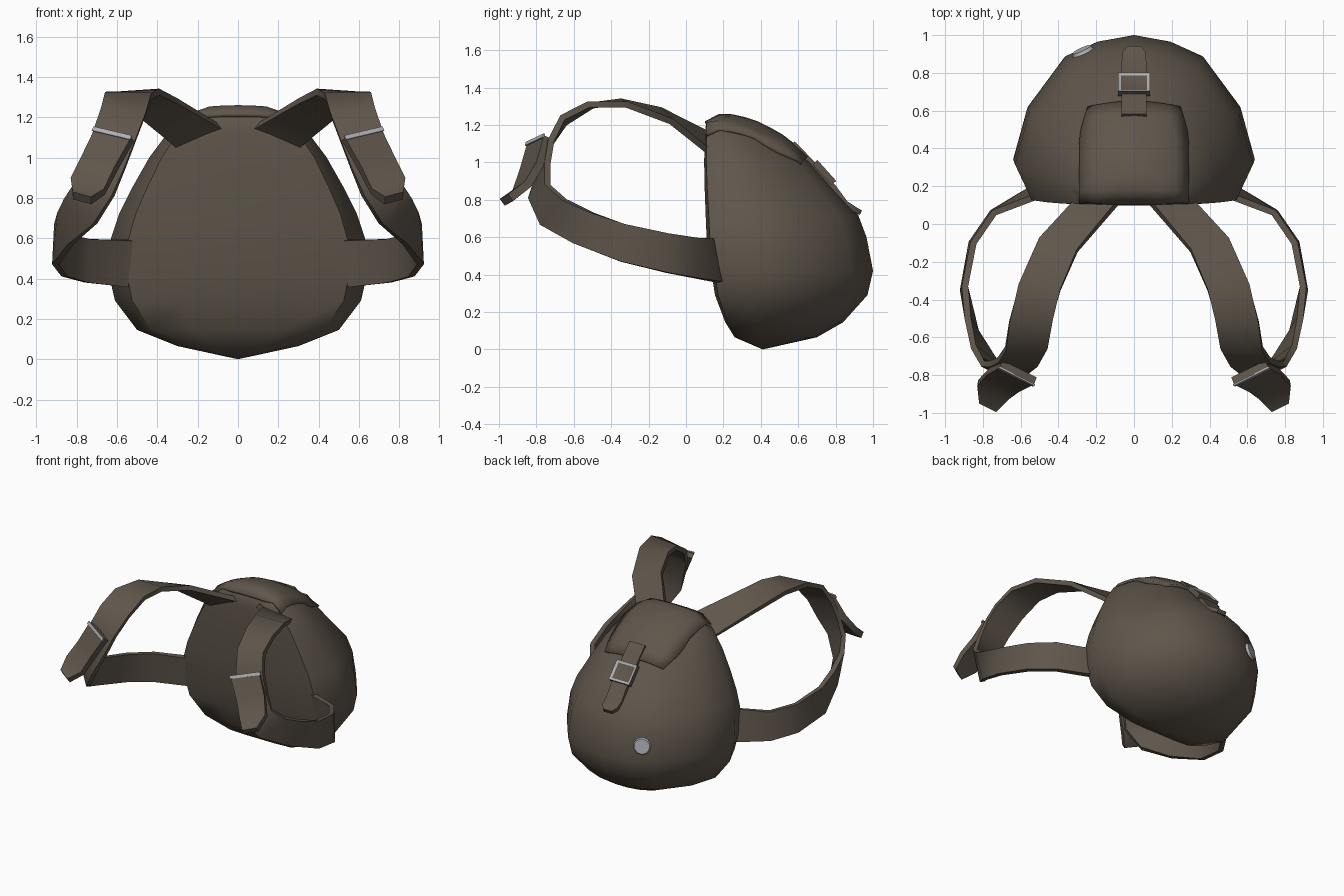
import bpy, bmesh, math
from mathutils import Vector, Matrix
from mathutils.bvhtree import BVHTree

if "Cube" in bpy.data.objects:
    bpy.data.objects.remove(bpy.data.objects["Cube"])


def material(name, rgb):
    m = bpy.data.materials.new(name)
    m.diffuse_color = (*rgb, 1)
    m.use_nodes = True
    m.node_tree.nodes["Principled BSDF"].inputs["Base Color"].default_value = m.diffuse_color
    return m


BROWN = material("brown canvas", (0.115, 0.092, 0.070))
SILVER = material("silver metal", (0.42, 0.43, 0.45))


def finish(name, bm, mats=(BROWN,), angle=40):
    bmesh.ops.recalc_face_normals(bm, faces=bm.faces)
    me = bpy.data.meshes.new(name)
    bm.to_mesh(me)
    bm.free()
    for m in mats:
        me.materials.append(m)
    me.shade_smooth()
    me.set_sharp_from_angle(angle=math.radians(angle))
    ob = bpy.data.objects.new(name, me)
    bpy.context.collection.objects.link(ob)
    return ob


def band(name, pairs, t0, t1, mirror=False, mat=BROWN):
    """Thick ribbon through pairs of edge points, offset t0..t1 along its normal."""
    pairs = [(Vector(a), Vector(b)) for a, b in pairs]
    mid = [(a + b) / 2 for a, b in pairs]
    bm = bmesh.new()
    rings = []
    for i, (a, b) in enumerate(pairs):
        along = mid[min(i + 1, len(mid) - 1)] - mid[max(i - 1, 0)]
        n = along.cross(b - a).normalized()
        rings.append([bm.verts.new(p) for p in (a + n * t0, b + n * t0, b + n * t1, a + n * t1)])
    for r, s in zip(rings, rings[1:]):
        for k in range(4):
            bm.faces.new((r[k], r[(k + 1) % 4], s[(k + 1) % 4], s[k]))
    bm.faces.new(rings[0])
    bm.faces.new(rings[-1])
    if mirror:
        bmesh.ops.scale(bm, vec=(-1, 1, 1), verts=bm.verts)
    return finish(name, bm, (mat,))


# Body: D-shaped rings stacked by height (z, front y, back y, half width)
half = [(0, 0), (0.45, 0), (0.86, 0.02), (1.0, 0.24), (0.88, 0.56), (0.57, 0.87), (0.3, 0.96), (0, 1)]
section = half + [(-u, v) for u, v in half[-2:0:-1]]
levels = [(0.065, 0.26, 0.70, 0.30), (0.145, 0.21, 0.84, 0.50), (0.29, 0.155, 0.97, 0.61),
          (0.42, 0.135, 1.0, 0.64), (0.60, 0.11, 0.965, 0.63), (0.72, 0.105, 0.92, 0.59),
          (0.85, 0.10, 0.80, 0.525), (1.0, 0.097, 0.67, 0.44), (1.12, 0.10, 0.53, 0.35),
          (1.195, 0.105, 0.40, 0.25), (1.235, 0.135, 0.28, 0.15)]
bm = bmesh.new()
rings = [[bm.verts.new((u * w, f + v * (b - f), z)) for u, v in section] for z, f, b, w in levels]
n = len(section)
for r, s in zip(rings, rings[1:]):
    for k in range(n):
        bm.faces.new((r[k], r[(k + 1) % n], s[(k + 1) % n], s[k]))
for ring, pole in ((rings[0], (0, 0.41, 0)), (rings[-1], (0, 0.2, 1.245))):
    p = bm.verts.new(pole)
    for k in range(n):
        bm.faces.new((ring[k], ring[(k + 1) % n], p))
bmesh.ops.recalc_face_normals(bm, faces=bm.faces)
tree = BVHTree.FromBMesh(bm)
finish("bag_body", bm, angle=50)

# Lid: grid dropped onto the top of the body, then thickened
bm = bmesh.new()
NX, NY = 8, 8
grid = []
for j in range(NY + 1):
    t = j / NY
    row = []
    for i in range(NX + 1):
        s = 2 * i / NX - 1
        hw = 0.28 - 0.04 * max(0, t - 0.7) / 0.3
        y = 0.115 + (0.525 - 0.03 * s * s) * t
        hit, nor, _, _ = tree.ray_cast(Vector((s * hw, y, 3)), Vector((0, 0, -1)))
        row.append(bm.verts.new(hit + nor * 0.018))
    grid.append(row)
for a, b in zip(grid, grid[1:]):
    for i in range(NX):
        bm.faces.new((a[i], a[i + 1], b[i + 1], b[i]))
lid = finish("lid_flap", bm, angle=50)
mod = lid.modifiers.new("thickness", 'SOLIDIFY')
mod.thickness = 0.025
mod.offset = -1

# Lid closing strap with a turned-out rounded tip (half width, y, z)
tongue = [(0.065, 0.58, 1.11), (0.065, 0.70, 0.985), (0.065, 0.80, 0.872),
          (0.065, 0.86, 0.79), (0.06, 0.91, 0.757), (0.035, 0.94, 0.74)]
band("closing_strap", [((w, y, z), (-w, y, z)) for w, y, z in tongue], -0.025, 0.003)

# Lid buckle: block whose outer rim is silver
bm = bmesh.new()
bmesh.ops.create_cube(bm, size=1, matrix=Matrix.Diagonal((0.17, 0.15, 0.035, 1)))
top = max(bm.faces, key=lambda f: f.calc_center_median().z)
rim = bmesh.ops.inset_individual(bm, faces=[top], thickness=0.024, depth=-0.008)["faces"]
for f in rim:
    f.material_index = 1
bm.transform(Matrix.Translation((0, 0.74, 0.945)) @ Matrix.Rotation(math.radians(-48), 4, 'X'))
finish("lid_buckle", bm, (BROWN, SILVER), 30)

# Round silver badge on the lower back
hit, nor, _, _ = tree.ray_cast(Vector((-0.27, 2, 0.53)), Vector((0, -1, 0)))
bm = bmesh.new()
bmesh.ops.create_cone(bm, cap_ends=True, segments=10, radius1=0.07, radius2=0.055, depth=0.035)
bm.transform(Matrix.Translation(hit) @ nor.to_track_quat('Z', 'Y').to_matrix().to_4x4())
finish("badge", bm, (SILVER,))

# Shoulder straps: (inner edge, outer edge) from the top of the back panel round to the side
strap = [((0.08, 0.12, 1.15), (0.31, 0.12, 1.06)),
         ((0.30, -0.14, 1.28), (0.50, -0.08, 1.22)),
         ((0.39, -0.35, 1.325), (0.61, -0.32, 1.31)),
         ((0.43, -0.50, 1.305), (0.66, -0.52, 1.31)),
         ((0.46, -0.65, 1.21), (0.68, -0.66, 1.24)),
         ((0.51, -0.74, 1.08), (0.72, -0.72, 1.12)),
         ((0.56, -0.78, 0.95), (0.76, -0.74, 1.00)),
         ((0.62, -0.83, 0.81), (0.80, -0.74, 0.88)),
         ((0.71, -0.77, 0.67), (0.85, -0.65, 0.80)),
         ((0.83, -0.60, 0.57), (0.88, -0.50, 0.73)),
         ((0.905, -0.35, 0.47), (0.895, -0.33, 0.67)),
         ((0.86, -0.10, 0.41), (0.85, -0.10, 0.62)),
         ((0.75, 0.06, 0.38), (0.74, 0.06, 0.595)),
         ((0.55, 0.18, 0.36), (0.53, 0.14, 0.59))]
# Loose strap end hanging in front of each shoulder strap
tab = [((0.53, -0.85, 1.10), (0.71, -0.76, 1.145)),
       ((0.61, -0.89, 0.96), (0.78, -0.80, 1.00)),
       ((0.665, -0.93, 0.845), (0.83, -0.86, 0.90)),
       ((0.73, -0.995, 0.805), (0.82, -0.95, 0.83))]
# Silver trim plate along the upper edge of the tab
trim = [((0.525, -0.852, 1.108), (0.715, -0.757, 1.153)),
        ((0.534, -0.857, 1.088), (0.724, -0.764, 1.133))]
for side, mirror in (("right", False), ("left", True)):
    band(side + "_shoulder_strap", strap, -0.017, 0.017, mirror)
    band(side + "_strap_end", tab, -0.045, 0.0, mirror)
    band(side + "_strap_buckle", trim, -0.004, 0.005, mirror, SILVER)
